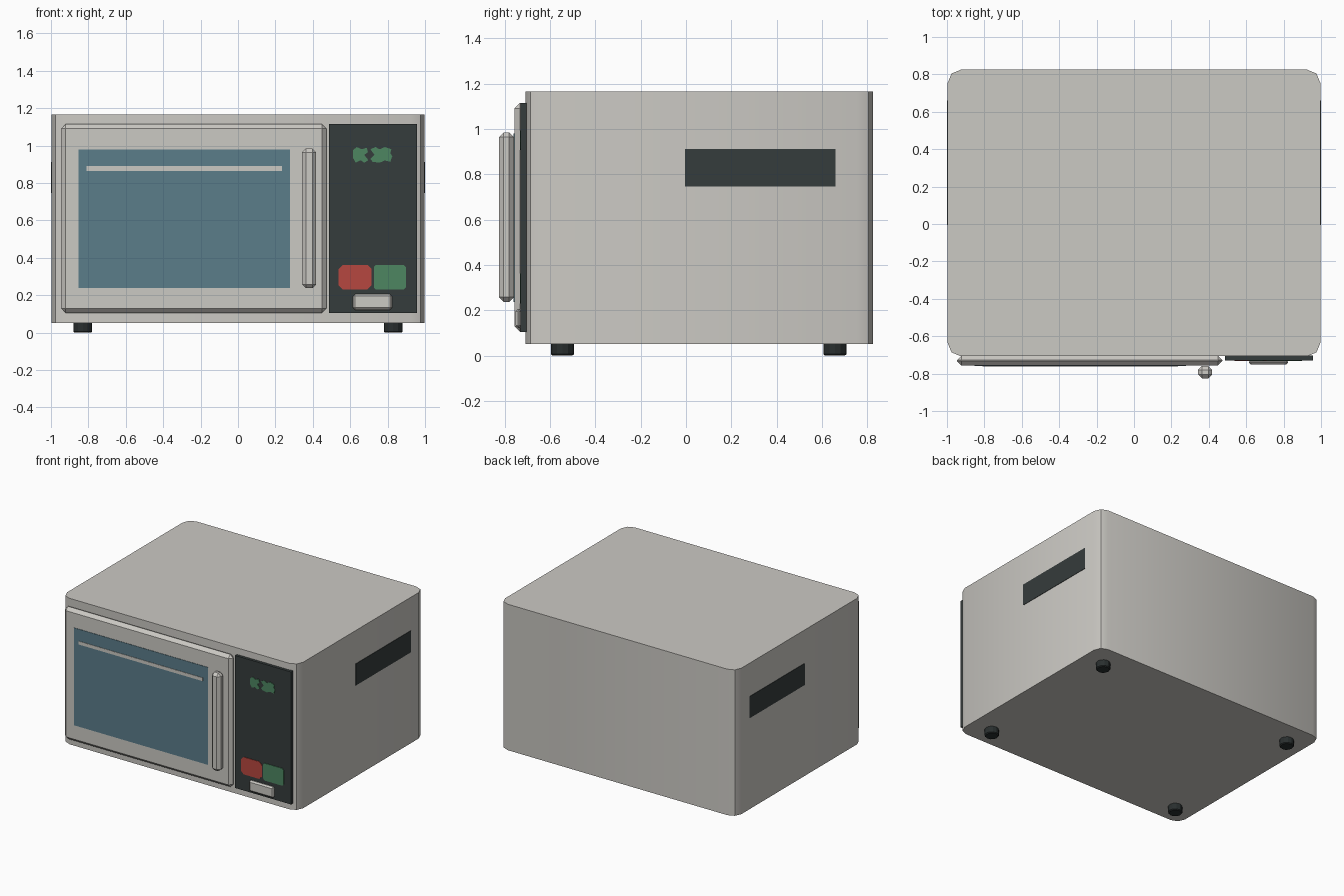
import bpy, bmesh, math

if "Cube" in bpy.data.objects:
    bpy.data.objects.remove(bpy.data.objects["Cube"])


def material(name, r, g, b):
    m = bpy.data.materials.new(name)
    m.diffuse_color = (r, g, b, 1)
    m.use_nodes = True
    m.node_tree.nodes["Principled BSDF"].inputs["Base Color"].default_value = m.diffuse_color
    return m


STEEL = material("warm_grey", 0.60, 0.585, 0.55)
DARK = material("charcoal", 0.036, 0.045, 0.045)
GLASS = material("blue_glass", 0.105, 0.205, 0.255)
RED = material("red", 0.47, 0.063, 0.05)
GREEN = material("green", 0.075, 0.24, 0.12)
RUBBER = material("black_rubber", 0.022, 0.028, 0.028)


def finish(bm, name, mat):
    bmesh.ops.recalc_face_normals(bm, faces=bm.faces)
    me = bpy.data.meshes.new(name)
    bm.to_mesh(me)
    bm.free()
    me.materials.append(mat)
    ob = bpy.data.objects.new(name, me)
    bpy.context.collection.objects.link(ob)
    return ob


def box(name, xs, ys, zs, mat, bevel=0, segments=1, vertical_only=False):
    bm = bmesh.new()
    bmesh.ops.create_cube(bm, size=1)
    for v in bm.verts:
        v.co = [r[0] if c < 0 else r[1] for c, r in zip(v.co, (xs, ys, zs))]
    if bevel:
        edges = [e for e in bm.edges if not vertical_only
                 or abs(e.verts[0].co.z - e.verts[1].co.z) > 0.1]
        bmesh.ops.bevel(bm, geom=edges, offset=bevel, segments=segments,
                        profile=0.5, affect='EDGES')
    return finish(bm, name, mat)


def front_plate(name, points, y, mat, depth=0.004):
    """Thin plate facing -y from an x/z outline, its back at y."""
    bm = bmesh.new()
    face = bm.faces.new([bm.verts.new((x, y, z)) for x, z in points])
    ext = bmesh.ops.extrude_face_region(bm, geom=[face], use_keep_orig=True)
    for v in ext["geom"]:
        if isinstance(v, bmesh.types.BMVert):
            v.co.y -= depth
    return finish(bm, name, mat)


def cut_rect(x0, x1, z0, z1, c):
    return [(x0 + c, z0), (x1 - c, z0), (x1, z0 + c), (x1, z1 - c),
            (x1 - c, z1), (x0 + c, z1), (x0, z1 - c), (x0, z0 + c)]


# Casing with rounded upright corners
body = box("casing", (-0.996, 0.996), (-0.707, 0.825), (0.052, 1.165), STEEL,
           0.07, 2, True)
bpy.context.view_layer.objects.active = body
body.select_set(True)
bpy.ops.object.shade_smooth_by_angle(angle=math.radians(30))

# Door, window and handle
box("door", (-0.946, 0.472), (-0.757, -0.704), (0.105, 1.115), STEEL, 0.024)
box("window", (-0.852, 0.277), (-0.760, -0.755), (0.237, 0.98), GLASS)
box("window_strip", (-0.81, 0.235), (-0.763, -0.758), (0.865, 0.89), STEEL)
box("door_handle", (0.342, 0.418), (-0.825, -0.759), (0.237, 0.985), STEEL, 0.021)

# Control panel with buttons
PANEL_Y = -0.729
box("control_panel", (0.486, 0.957), (PANEL_Y, -0.704), (0.105, 1.115), DARK)
front_plate("red_button", cut_rect(0.538, 0.714, 0.23, 0.362, 0.022), PANEL_Y, RED)
front_plate("green_button", cut_rect(0.726, 0.898, 0.23, 0.362, 0.012), PANEL_Y, GREEN)
box("door_release", (0.615, 0.823), (-0.752, -0.725), (0.122, 0.206), STEEL, 0.011)

# Irregular glowing display patches
patches = [
    [(0.614, 0.975), (0.635, 0.992), (0.66, 0.98), (0.688, 0.988), (0.695, 0.965),
     (0.675, 0.95), (0.697, 0.922), (0.675, 0.908), (0.655, 0.922), (0.63, 0.908),
     (0.614, 0.935)],
    [(0.708, 0.98), (0.735, 0.992), (0.757, 0.98), (0.785, 0.992), (0.82, 0.98),
     (0.814, 0.96), (0.825, 0.943), (0.814, 0.913), (0.785, 0.92), (0.757, 0.908),
     (0.72, 0.913), (0.708, 0.928), (0.73, 0.95)]]
for i, pts in enumerate(patches):
    front_plate(f"display_patch_{i + 1}", pts, PANEL_Y, GREEN)

# Side vents and feet, mirrored left and right
for s, side in ((-1, "left"), (1, "right")):
    box(f"{side}_vent", sorted((s * 0.992, s * 0.999)), (-0.005, 0.66),
        (0.747, 0.912), DARK)
    for y, end in ((-0.545, "front"), (0.657, "back")):
        bm = bmesh.new()
        bmesh.ops.create_cone(bm, cap_ends=True, segments=12, radius1=0.05,
                              radius2=0.05, depth=0.055)
        rim = [e for e in bm.edges if all(v.co.z < 0 for v in e.verts)]
        bmesh.ops.bevel(bm, geom=rim, offset=0.006, segments=1, affect='EDGES')
        bmesh.ops.translate(bm, verts=bm.verts, vec=(s * 0.83, y, 0.0275))
        finish(bm, f"{end}_{side}_foot", RUBBER)
